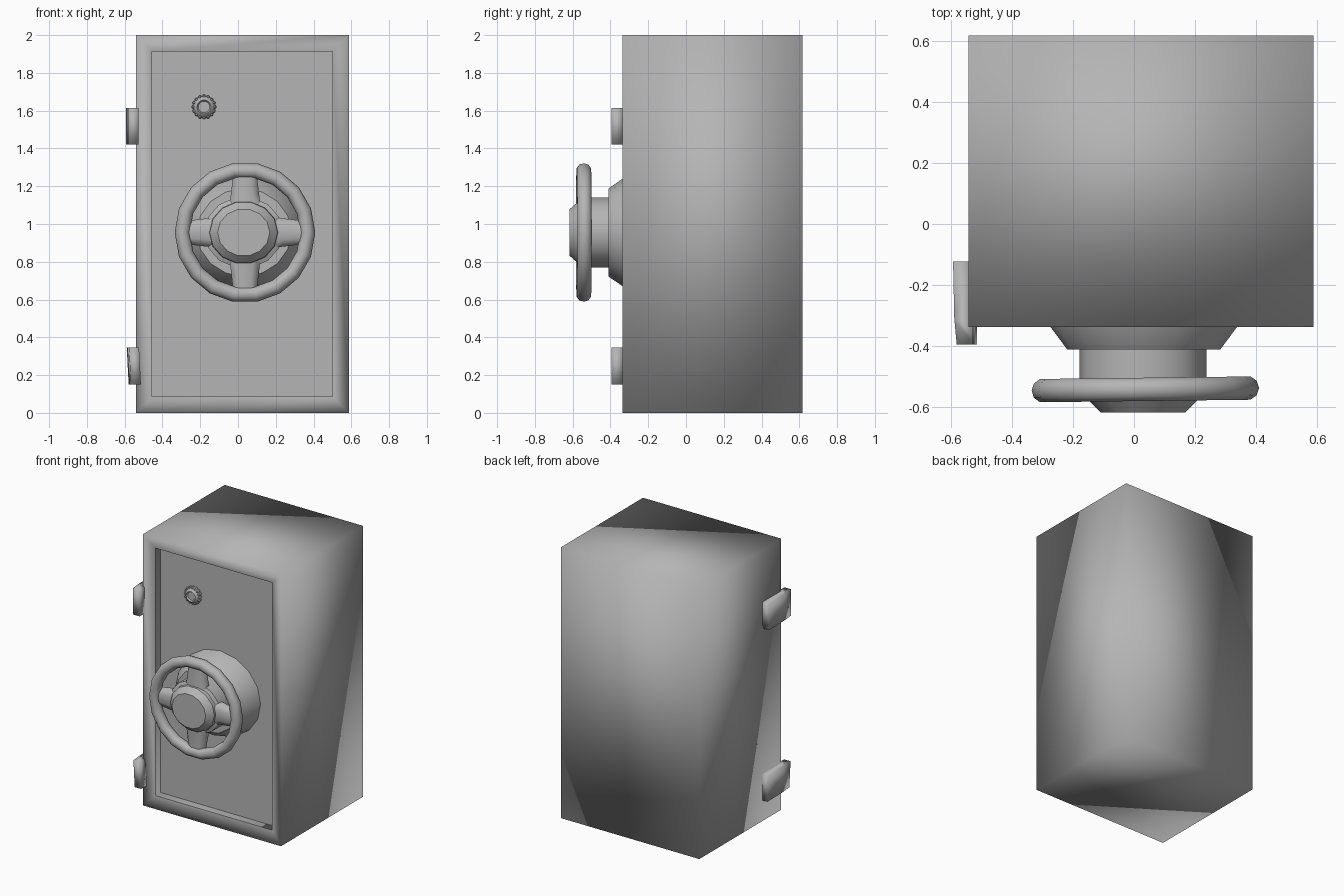
import bpy, bmesh, math
from mathutils import Matrix

if "Cube" in bpy.data.objects:
    bpy.data.objects.remove(bpy.data.objects["Cube"])

CX, CZ = 0.037, 0.955      # wheel centre
PANEL_Y = -0.255           # recessed door face

grey = bpy.data.materials.new("dark_grey")
grey.diffuse_color = (0.46, 0.46, 0.46, 1)
grey.use_nodes = True
grey.node_tree.nodes["Principled BSDF"].inputs["Base Color"].default_value = grey.diffuse_color


def finish(bm, name, angle=35):
    bmesh.ops.recalc_face_normals(bm, faces=bm.faces)
    me = bpy.data.meshes.new(name)
    bm.to_mesh(me)
    bm.free()
    me.materials.append(grey)
    ob = bpy.data.objects.new(name, me)
    bpy.context.collection.objects.link(ob)
    bpy.ops.object.select_all(action='DESELECT')
    ob.select_set(True)
    bpy.context.view_layer.objects.active = ob
    if angle >= 180:
        bpy.ops.object.shade_smooth()
    else:
        bpy.ops.object.shade_smooth_by_angle(angle=math.radians(angle))
    return ob


def skin(bm, loops, closed=False):
    """Bridge successive rings of points; cap the ends unless closed."""
    rings = [[bm.verts.new(p) for p in lp] for lp in loops]
    pairs = list(zip(rings, rings[1:]))
    if closed:
        pairs.append((rings[-1], rings[0]))
    for a, b in pairs:
        for i in range(len(a)):
            j = (i + 1) % len(a)
            bm.faces.new((a[i], a[j], b[j], b[i]))
    if not closed:
        bm.faces.new(rings[0])
        bm.faces.new(rings[-1])


def lathe(bm, profile, x, z, n, sz=1.0):
    """Revolve (radius, y) points about an axis along y."""
    skin(bm, [[(x + r * math.cos(2 * math.pi * i / n), y,
                z + sz * r * math.sin(2 * math.pi * i / n)) for i in range(n)]
              for r, y in profile])


def rect(inset, y):
    x0, x1, z0, z1 = -0.541 + inset, 0.587 - inset, inset, 2 - inset
    return [(x0, y, z0), (x1, y, z0), (x1, y, z1), (x0, y, z1)]


# Safe body with sloping frame, softly shaded all over; the flat door face splits off
bm = bmesh.new()
skin(bm, [rect(0, 0.617), rect(0, -0.337), rect(0.087, -0.315), rect(0.087, PANEL_Y)])
bmesh.ops.recalc_face_normals(bm, faces=bm.faces)
bm.faces.ensure_lookup_table()
bmesh.ops.split(bm, geom=[bm.faces[-1]])
inner = [e for e in bm.edges if all(abs(v.co.y + 0.315) < 1e-4 for v in e.verts)]
bmesh.ops.split_edges(bm, edges=inner)
bmesh.ops.remove_doubles(bm, verts=[], dist=0)
me = bpy.data.meshes.new("safe_body")
bm.to_mesh(me)
bm.free()
me.materials.append(grey)
me.shade_smooth()
bpy.context.collection.objects.link(bpy.data.objects.new("safe_body", me))

# Conical wheel mount
bm = bmesh.new()
lathe(bm, [(0.335, PANEL_Y + 0.01), (0.305, -0.337), (0.25, -0.411)], CX - 0.005, CZ, 16, 0.93)
finish(bm, "wheel_mount", 40)

# Hub with stepped, chamfered cap
bm = bmesh.new()
lathe(bm, [(0.208, -0.40), (0.208, -0.54), (0.183, -0.55), (0.18, -0.575), (0.138, -0.617)],
      CX - 0.007, CZ, 14, 0.91)
finish(bm, "wheel_hub")

# Wheel rim
bm = bmesh.new()
N, M, R, T = 18, 10, 0.332, 0.04
rings = []
for i in range(N):
    a = 2 * math.pi * i / N
    ring = []
    for j in range(M):
        b = 2 * math.pi * j / M
        r = R + T * math.cos(b)
        x = r * math.cos(a)
        ring.append((CX + x, -0.541 + T * math.sin(b) + 0.012 * x, CZ + r * math.sin(a)))
    rings.append(ring)
skin(bm, rings, closed=True)
finish(bm, "wheel_rim", 50)

# Four tapering spokes
bm = bmesh.new()
for k in range(4):
    start = len(bm.verts)
    sections = []
    for r, w, y0, y1 in [(0.12, 0.085, -0.505, -0.565), (0.2, 0.075, -0.505, -0.56),
                         (0.325, 0.06, -0.52, -0.56)]:
        c = 0.5 * w
        sections.append([(-w, y0, r), (w, y0, r), (w, y1 + 0.02, r),
                         (c, y1, r), (-c, y1, r), (-w, y1 + 0.02, r)])
    skin(bm, sections)
    bm.verts.ensure_lookup_table()
    mat = Matrix.Translation((CX, 0, CZ)) @ Matrix.Rotation(k * math.pi / 2, 4, 'Y')
    bmesh.ops.transform(bm, matrix=mat, verts=bm.verts[start:])
finish(bm, "wheel_spokes", 60)

# Knurled lock dial
bm = bmesh.new()
DX, DZ = -0.18, 1.62
lathe(bm, [(0.06, PANEL_Y + 0.01), (0.06, -0.272), (0.045, -0.29), (0.037, -0.295),
           (0.03, -0.285)], DX, DZ, 20)
for i in range(16):
    a = 2 * math.pi * i / 16
    lathe(bm, [(0.009, PANEL_Y + 0.01), (0.009, -0.278), (0.005, -0.283)],
          DX + 0.057 * math.cos(a), DZ + 0.057 * math.sin(a), 6)
finish(bm, "lock_dial")

# Two wrap-round hinges, softly shaded
for name, z0, dx, tilt in (("upper_hinge", 1.42, 0.0, 0.0), ("lower_hinge", 0.15, 0.013, -0.01)):
    bm = bmesh.new()
    outline = [(-0.592, -0.122), (-0.535, -0.122), (-0.535, -0.335), (-0.527, -0.335),
               (-0.527, -0.395), (-0.58, -0.395), (-0.588, -0.31)]
    skin(bm, [[(x + dx + tilt * t, y, z0 + 0.195 * t) for x, y in outline]
              for t in (0, 1)])
    finish(bm, name, 180)
